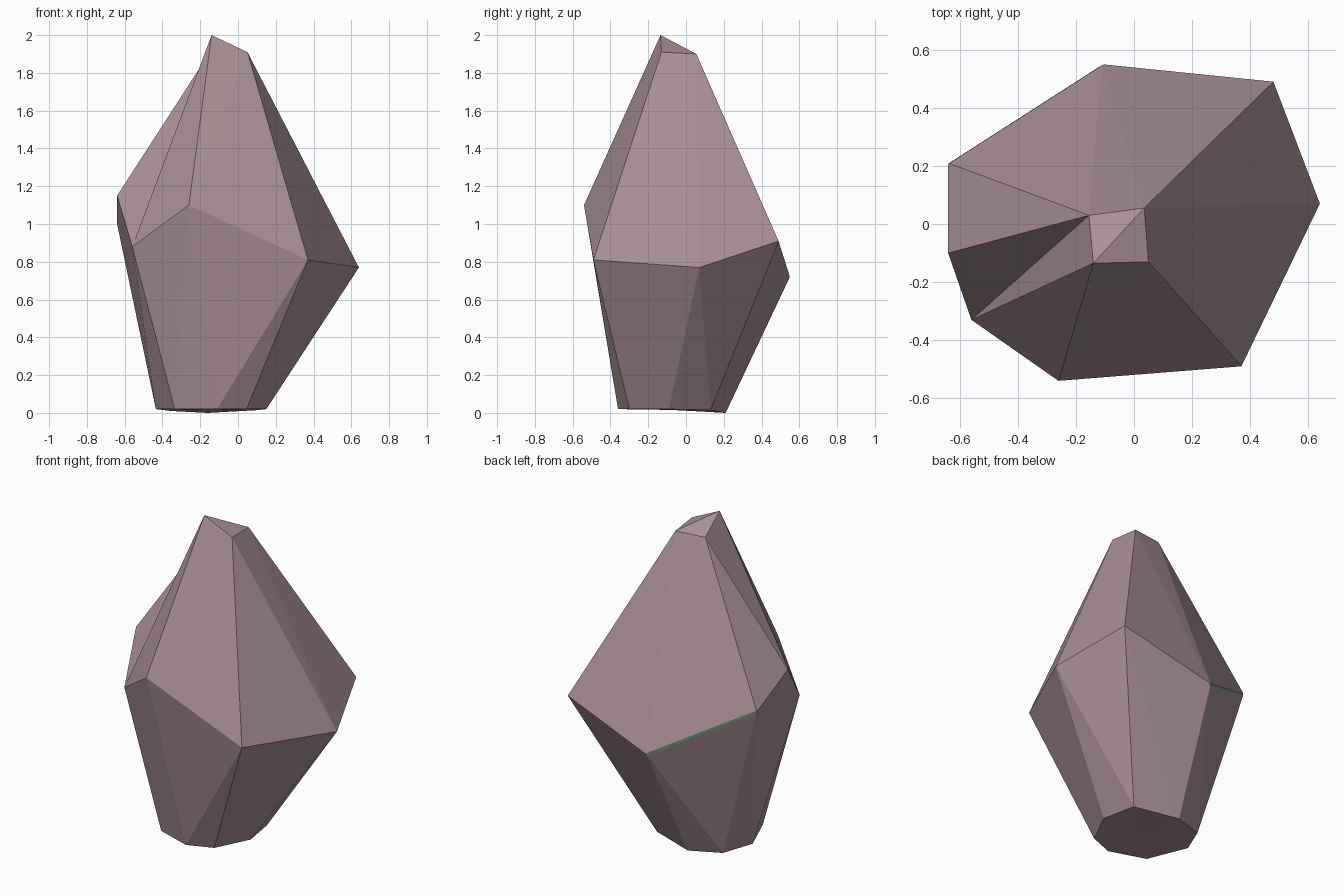
import bpy, bmesh
from mathutils import Vector

if "Cube" in bpy.data.objects:
    bpy.data.objects.remove(bpy.data.objects["Cube"])


def material(name, rgb):
    m = bpy.data.materials.new(name)
    m.diffuse_color = (*rgb, 1)
    m.use_nodes = True
    m.node_tree.nodes["Principled BSDF"].inputs["Base Color"].default_value = m.diffuse_color
    return m


# Three rings of the cut stone, counter-clockwise seen from above
foot = [(.15, -.09, .02), (.11, .13, .015), (-.16, .21, 0), (-.355, .14, .01),
        (-.435, -.04, .02), (-.335, -.285, .02), (-.11, -.36, .02), (.045, -.30, .02)]
girdle = [(.64, .07, .77), (.48, .49, .91), (-.11, .55, .72), (-.64, .21, 1.0),
          (-.64, -.10, 1.15), (-.56, -.33, .88), (-.26, -.54, 1.10), (.37, -.49, .81)]
tip = [(.05, -.13, 1.91), (.035, .055, 1.9), (-.155, .03, 1.9), (-.14, -.135, 2.0)]
tip_of = [1, 1, 1, 2, 2, 3, 3, 0]   # tip corner that each girdle corner runs to

bm = bmesh.new()
F, G, T = ([bm.verts.new(p) for p in ring] for ring in (foot, girdle, tip))


def facet(a, b, c, d, valley=False):
    """Split a bent quad along its ridge (or its valley)."""
    n = (b.co - a.co).cross(c.co - a.co)
    ridge = n.dot(d.co - a.co) <= 0
    if ridge != valley:
        tris = ((a, b, c), (a, c, d))
    else:
        tris = ((a, b, d), (b, c, d))
    for t in tris:
        bm.faces.new(t)


# Side facets below and above the girdle
for i in range(8):
    j = (i + 1) % 8
    facet(F[i], F[j], G[j], G[i])
    ti, tj = T[tip_of[i]], T[tip_of[j]]
    if ti == tj:
        bm.faces.new((G[i], G[j], ti))
    else:
        facet(G[i], G[j], tj, ti, valley=(i == 4))

# Tip and base caps
facet(*T)
base = bm.verts.new(sum((v.co for v in F), Vector()) / 8)
for i in range(8):
    bm.faces.new((F[(i + 1) % 8], F[i], base))
bmesh.ops.recalc_face_normals(bm, faces=bm.faces[:])

# Thin green vein along the back left girdle edge
vein = next(e for e in bm.edges if set(e.verts) == {G[2], G[3]})
bmesh.ops.bevel(bm, geom=[vein], offset=.008, offset_type='OFFSET', segments=1,
                profile=.5, affect='EDGES', material=1)

mesh = bpy.data.meshes.new("crystal")
bm.to_mesh(mesh)
bm.free()
mesh.materials.append(material("dusty mauve", (.40, .28, .305)))
mesh.materials.append(material("muted green", (.10, .26, .16)))
crystal = bpy.data.objects.new("crystal", mesh)
bpy.context.collection.objects.link(crystal)
